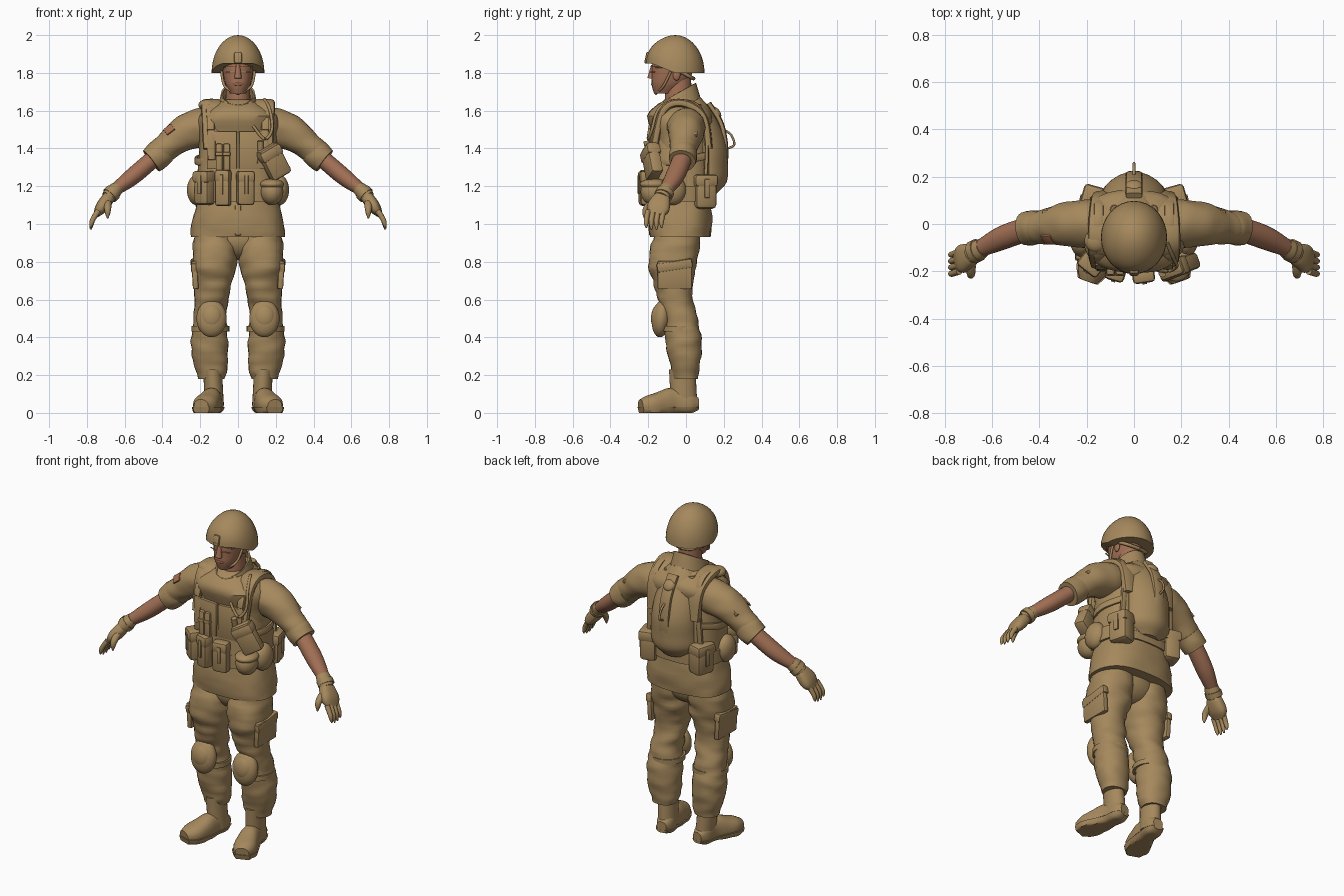
import bpy, bmesh, math
from mathutils import Vector, Matrix, noise

if "Cube" in bpy.data.objects:
    bpy.data.objects.remove(bpy.data.objects["Cube"])


def material(name, *colour):
    mat = bpy.data.materials.new(name)
    mat.use_nodes = True
    mat.diffuse_color = (*colour, 1)
    mat.node_tree.nodes["Principled BSDF"].inputs["Base Color"].default_value = (*colour, 1)
    return mat


TAN = material("desert tan", .38, .25, .11)
SKIN = material("skin brown", .36, .16, .09)
PATCH = material("faded red", .38, .16, .08)
X, Y, Z = Vector((1, 0, 0)), Vector((0, 1, 0)), Vector((0, 0, 1))
parts = []


def finish(name, mat, bm, matrix=Matrix(), shape=None):
    bm.transform(matrix)
    if shape:
        for vert in bm.verts:
            vert.co = shape(vert.co)
    bmesh.ops.recalc_face_normals(bm, faces=bm.faces)
    mesh = bpy.data.meshes.new(name)
    bm.to_mesh(mesh)
    bm.free()
    mesh.materials.append(mat)
    obj = bpy.data.objects.new(name, mesh)
    bpy.context.collection.objects.link(obj)
    parts.append(obj)
    return obj


def pair(*objects):
    """Repeat left-hand parts on the right."""
    for obj in objects:
        obj.modifiers.new("other_side", 'MIRROR').use_mirror_merge = False


def along(values, t):
    """Smooth curve through evenly spaced numbers or vectors."""
    if not isinstance(values, (list, tuple)):
        return values
    last = len(values) - 1
    i = min(int(t * last), last - 1)
    f = t * last - i
    before, start, end, after = (values[min(max(i + k, 0), last)] for k in (-1, 0, 1, 2))
    bend = (before * 2 - start * 5 + end * 4 - after) * f ** 2
    twist = (start * 3 - before - end * 3 + after) * f ** 3
    return start + ((end - before) * f + bend + twist) / 2


def loft(name, mat, points, width, ratio=1, flat=False, ref=X, sides=24, power=2,
         rows=24, cap=True, folds=0, shape=None):
    """Skin along a path; width and depth ratio may vary evenly along it."""
    path = [Vector(p) for p in points]
    centres = [along(path, i / rows) for i in range(rows + 1)]
    bm = bmesh.new()
    rings = []
    for i, centre in enumerate(centres):
        tangent = Z if flat else (centres[min(i + 1, rows)] - centres[max(i - 1, 0)]).normalized()
        across = (ref - tangent * ref.dot(tangent)).normalized() * along(width, i / rows)
        deep = tangent.cross(across) * along(ratio, i / rows)
        ring = []
        for k in range(sides):
            angle = math.tau * k / sides
            c, s = (math.copysign(abs(f) ** (2 / power), f) for f in (math.cos(angle), math.sin(angle)))
            out = across * c + deep * s
            p = centre + out
            if folds:
                p += out * folds * noise.noise(Vector((p.x * 9, p.y * 9, p.z * 22)))
            ring.append(bm.verts.new(p))
        rings.append(ring)
    for low, high in zip(rings, rings[1:]):
        for k in range(sides):
            bm.faces.new((low[k - 1], low[k], high[k], high[k - 1]))
    if cap:
        bm.faces.new(rings[0])
        bm.faces.new(rings[-1])
    return finish(name, mat, bm, shape=shape)


def tube(name, mat, points, width, ratio=1, ref=X, power=2):
    return loft(name, mat, points, width, ratio, ref=ref, sides=12, power=power)


def column(name, mat, bottom, top, width, ratio=1, y=-.03, **options):
    """Upright loft on the centre line, cut level at both ends."""
    return loft(name, mat, [(0, y, bottom), (0, y, top)], width, ratio, flat=True, **options)


def place(x, y, z, yaw=0, tilt=0, pitch=0):
    return (Matrix.Translation((x, y, z)) @ Matrix.Rotation(yaw, 4, 'Z')
            @ Matrix.Rotation(tilt, 4, 'Y') @ Matrix.Rotation(pitch, 4, 'X'))


def box(name, mat, size, matrix):
    bm = bmesh.new()
    bmesh.ops.create_cube(bm, size=1, matrix=Matrix.Diagonal((*size, 1)))
    bmesh.ops.bevel(bm, geom=bm.edges[:], offset=min(size) * .25, segments=2,
                    affect='EDGES', profile=.5)
    return finish(name, mat, bm, matrix)


def ball(name, mat, radii, matrix, shape=None):
    bm = bmesh.new()
    bmesh.ops.create_uvsphere(bm, u_segments=32, v_segments=20, radius=1,
                              matrix=Matrix.Diagonal((*radii, 1)))
    return finish(name, mat, bm, matrix, shape)


def pouch(name, degrees, w, d, h, z=1.19):
    """Bag on the waist at an angle from the front, with flap, strap and buckle."""
    a = math.radians(degrees)
    base = place(.23 * math.sin(a), -.03 - .19 * math.cos(a), z, a * .8)
    at = lambda y, z: base @ Matrix.Translation((0, y * d, z * h))
    return (box(name, TAN, (w, d, h), base),
            box(name + "_flap", TAN, (w * 1.06, d * 1.1, h * .36), at(0, .33)),
            box(name + "_strap", TAN, (w * .22, .01, h * .55), at(-.55, .1)))


# Jacket, slanted collar and lapels
column("jacket", TAN, .93, 1.66, (.25, .24, .21, .2, .21, .21, .08), (.64, .75, .68, 1),
       sides=40, power=2.5, folds=.04)
box("jacket_placket", TAN, (.03, .01, .16), place(0, -.19, 1.02))
collar = column("collar", TAN, 1.6, 1.69, (.11, .09), 1.15, y=-.05, cap=False,
                shape=lambda p: p + Z * (p.y + .05) * .55)
collar.modifiers.new("thickness", 'SOLIDIFY').thickness = .01
pair(box("lapel", TAN, (.05, .02, .12), place(.06, -.14, 1.59, yaw=.4, tilt=.5, pitch=-.4)))

# Load vest, belt and harness
column("vest", TAN, 1.17, 1.5, (.22, .21, .19), .78, sides=40, power=2.6)
column("belt", TAN, 1.12, 1.2, .23, .74, sides=40, power=2.5)
pair(tube("vest_shoulder", TAN, [(.13, -.17, 1.4), (.14, -.12, 1.6), (.14, -.02, 1.64),
          (.13, .09, 1.57), (.12, .12, 1.4)], .055, .4, power=3),
     tube("harness_strap", TAN, [(.14, -.19, 1.34), (.14, -.18, 1.48), (.15, -.13, 1.61),
          (.15, 0, 1.65), (.15, .09, 1.59), (.16, .11, 1.4), (.17, .1, 1.2)], .02, .5, power=4),
     tube("side_strap", TAN, [(.1, -.19, 1.34), (.2, -.1, 1.33), (.22, 0, 1.34), (.17, .1, 1.36)],
          .02, .4, ref=Z, power=4),
     box("strap_buckle", TAN, (.04, .02, .07), place(.145, -.175, 1.53, pitch=-.3)),
     box("vest_panel", TAN, (.16, .02, .2), place(.085, -.185, 1.39, yaw=.1)))
ball("shoulder_pad", TAN, (.05, .05, .03), place(-.16, -.07, 1.63))

# Waist pouches, canteen, magazines, holster and drinking hose
pouch("magazine_pouch", -20, .08, .06, .19)
pouch("utility_pouch", 10, .09, .06, .18)
pouch("corner_pouch", -48, .1, .1, .18)
ball("canteen", TAN, (.06, .07, .07), place(.18, -.17, 1.17))
ball("canteen_cover", TAN, (.064, .074, .03), place(.18, -.17, 1.21))
pair(*pouch("back_pouch", 132, .12, .1, .18, 1.17),
     ball("side_bag", TAN, (.05, .07, .08), place(.22, -.07, 1.18)))
for x in (-.1, -.06):
    box("magazine", TAN, (.035, .03, .17), place(x, -.2, 1.34))
    box("magazine_band", TAN, (.04, .04, .02), place(x, -.2, 1.37))
holster = place(.19, -.18, 1.33, yaw=.35, tilt=-.5)
box("holster", TAN, (.12, .07, .18), holster)
box("holster_flap", TAN, (.13, .08, .06), holster @ Matrix.Translation(Z * .05))
tube("pistol_grip", TAN, [(.12, -.2, 1.39), (.12, -.21, 1.44)], .016)
tube("drinking_hose", TAN, [(.14, -.08, 1.66), (.17, -.15, 1.6), (.18, -.18, 1.5),
     (.14, -.2, 1.45), (.08, -.19, 1.52)], .008)

# Hydration pack
loft("back_pack", TAN, [(0, .1, 1.16), (0, .11, 1.4), (0, .03, 1.68)],
     (.08, .14, .14, .14, .13, .1, .05), .78, flat=True, power=1.75)
tube("pack_ridge", TAN, [(0, .17, 1.2), (0, .21, 1.35), (0, .19, 1.52), (0, .12, 1.64)],
     .035, .4, power=3)
ball("pack_cap", TAN, (.035, .035, .02), place(0, .16, 1.59, pitch=-.9))
tube("pack_handle", TAN, [(0, .2, 1.5), (0, .24, 1.47), (0, .255, 1.42), (0, .22, 1.4)], .006)
pair(tube("pack_edge", TAN, [(.14, .1, 1.2), (.14, .1, 1.4), (.08, .06, 1.63)], .02))

# Head, face and glasses
column("neck", SKIN, 1.58, 1.78, (.07, .06), 1.1, y=-.04)
loft("head", SKIN, [(0, -.115, 1.69), (0, -.08, 1.77), (0, -.07, 1.84), (0, -.06, 1.92)],
     (.04, .07, .08, .08, .07), 1.35, flat=True, power=2.2)
tube("nose", SKIN, [(0, -.175, 1.84), (0, -.185, 1.77)], (.01, .02))
ball("lips", SKIN, (.03, .015, .01), place(0, -.17, 1.74))
glasses = place(.04, -.175, 1.82, yaw=.35)
pair(ball("ear", SKIN, (.01, .02, .03), place(.08, -.05, 1.79)),
     *(box("glasses_rim", TAN, (.055, .006, .004), glasses @ Matrix.Translation(Z * up))
       for up in (.015, -.015)),
     tube("glasses_arm", TAN, [(.07, -.16, 1.83), (.085, -.06, 1.83)], .004),
     tube("chin_strap", TAN, [(.09, -.07, 1.83), (.07, -.12, 1.73), (0, -.16, 1.69)], .007, ref=Y),
     tube("nape_strap", TAN, [(.09, -.05, 1.82), (.07, .02, 1.78), (0, .04, 1.77)], .01, ref=Z))


# Helmet, level at the sides and raised over the brow
def brow(p):
    forward = min(max((-p.y - .06) / .12, 0), 1)
    z = max(p.z, 1.8)
    return Vector((p.x, p.y, z + forward * (2 - z) / 4))


ball("helmet", TAN, (.14, .155, .2), place(0, -.057, 1.8), shape=brow)
box("helmet_mount", TAN, (.04, .03, .06), place(0, -.2, 1.88, pitch=-.2))
box("helmet_mount_clip", TAN, (.03, .02, .02), place(0, -.21, 1.86))

# Sleeves, forearms and gloves
pair(loft("sleeve", TAN, [(.11, 0, 1.53), (.28, 0, 1.48), (.44, -.02, 1.355)],
          (.08, .1, .095, .075, .065), ref=Y, folds=.08),
     loft("sleeve_cuff", TAN, [(.39, -.01, 1.39), (.46, -.02, 1.335)], (.07, .075, .07), ref=Y, folds=.08),
     loft("forearm", SKIN, [(.42, -.01, 1.37), (.56, -.06, 1.25), (.68, -.12, 1.16)],
          (.05, .05, .03), .9, ref=Y),
     loft("glove_cuff", TAN, [(.64, -.1, 1.19), (.69, -.13, 1.14)], (.04, .045, .04), .9, ref=Y),
     tube("glove_strap", TAN, [(.66, -.11, 1.17), (.68, -.12, 1.15)], .05, .9, ref=Y),
     loft("palm", TAN, [(.67, -.12, 1.16), (.75, -.16, 1.05)], (.03, .05, .06, .04),
          (.8, .4), ref=Y, power=2.6),
     tube("thumb", TAN, [(.69, -.16, 1.12), (.69, -.21, 1.08), (.69, -.22, 1.03)],
          (.02, .02, .015, .004), ref=Y),
     box("sleeve_pocket", TAN, (.11, .1, .02), place(.34, .01, 1.5, tilt=.65)))
for k in range(4):
    y = -.2 + k * .027
    drop = .01 * (k in (1, 2))
    pair(tube("finger", TAN, [(.74, y, 1.07), (.77, y - .01, 1.02), (.78, y - .01, .98 - drop)],
              (.015, .014, .012, .004), ref=Y))
box("arm_patch", PATCH, (.05, .009, .05), place(-.365, -.067, 1.5, tilt=-.65, pitch=-.8))

# Trousers, knee pads and cargo pockets
ball("trouser_seat", TAN, (.17, .11, .11), place(0, -.04, .92))
pair(loft("trouser_leg", TAN, [(.14, 0, .18), (.15, -.02, .45), (.13, -.07, .72), (.12, -.035, 1)],
          (.07, .09, .1, .09, .09, .1, .12, .11, .09), (.9, 1, 1.14), flat=True,
          power=2.2, rows=48, folds=.12),
     ball("knee_pad", TAN, (.08, .05, .1), place(.14, -.13, .5, pitch=-.12)),
     ball("knee_cap", TAN, (.06, .04, .07), place(.14, -.145, .51, pitch=-.12)),
     loft("knee_strap", TAN, [(.145, -.03, .43), (.145, -.03, .46)], .1, flat=True, rows=1),
     box("cargo_pocket", TAN, (.03, .18, .15), place(.228, -.06, .73, tilt=.06)),
     box("cargo_flap", TAN, (.04, .19, .05), place(.23, -.06, .78, tilt=.06, pitch=.15)))

# Boots, toes turned outward
foot = [(.12, .065, .05), (.14, -.08, .05), (.195, -.24, .035)]
girth = (.03, .05, .05, .06, .065, .04)
pair(loft("boot_shaft", TAN, [(.125, -.01, .04), (.135, -.02, .23)], .05, 1.4, flat=True),
     loft("boot_foot", TAN, foot, girth, (1, 1.6, 1.5, .9, .9), power=2.3,
          shape=lambda p: Vector((p.x, p.y, max(p.z, .01)))),
     loft("boot_sole", TAN, foot, [w + .006 for w in girth], power=2.6,
          shape=lambda p: Vector((p.x, p.y, min(max(p.z, 0), .03)))))

bpy.ops.object.select_all(action='DESELECT')
for obj in parts:
    obj.select_set(True)
bpy.context.view_layer.objects.active = parts[0]
bpy.ops.object.shade_smooth_by_angle(angle=math.radians(42))
